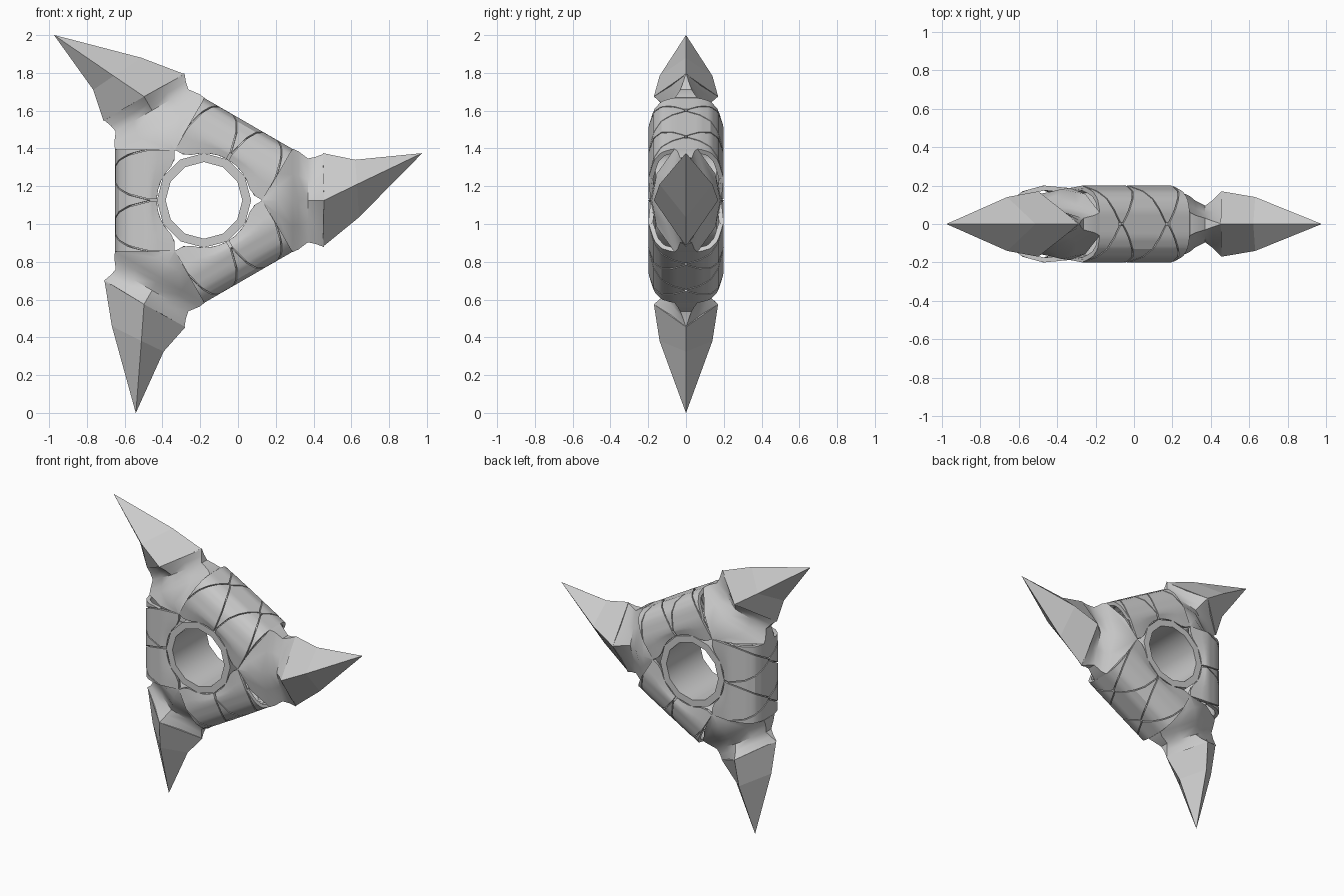
import bpy, bmesh, math
from mathutils import Matrix, Vector

if "Cube" in bpy.data.objects:
    bpy.data.objects.remove(bpy.data.objects["Cube"])

CENTRE = Vector((-0.18, 0, 1.125))   # middle of the hole
HALF = 0.27                          # half length of one straight side
GAP = 0.007

steel = bpy.data.materials.new("grey_steel")
steel.use_nodes = True
grey = (0.6, 0.6, 0.6, 1)
steel.diffuse_color = grey
steel.node_tree.nodes["Principled BSDF"].inputs["Base Color"].default_value = grey


def add_object(name, bm, angle, smooth=True, thickness=0):
    """Turn a bmesh into an object rotated about the hole axis."""
    mesh = bpy.data.meshes.new(name)
    bm.to_mesh(mesh)
    bm.free()
    mesh.materials.append(steel)
    obj = bpy.data.objects.new(name, mesh)
    bpy.context.collection.objects.link(obj)
    obj.matrix_world = Matrix.Translation(CENTRE) @ Matrix.Rotation(-math.radians(angle), 4, 'Y')
    bpy.ops.object.select_all(action='DESELECT')
    obj.select_set(True)
    bpy.context.view_layer.objects.active = obj
    if thickness:
        solid = obj.modifiers.new("thickness", 'SOLIDIFY')
        solid.thickness = thickness
        solid.offset = -1
        bpy.ops.object.modifier_apply(modifier=solid.name)
    if smooth:
        bpy.ops.object.shade_smooth_by_angle(angle=math.radians(32))
    return obj


# Cross-section of a side, from its outer middle to the ring: (radius, depth)
PROFILE = [(0.47, 0), (0.47, 0.07), (0.45, 0.13), (0.40, 0.17), (0.29, 0.2), (0.25, 0.187)]


def tube_point(s, t, inset=0):
    """Point on the rounded side: s runs round the section, t along the side."""
    u = abs(s)
    i = min(int(u), 4)
    r, y = Vector(PROFILE[i]).lerp(Vector(PROFILE[i + 1]), u - i)
    if u > 4:
        inner = max(0.155, math.sqrt(max(0, 0.0625 - t * t)))
        r = 0.29 + (inner - 0.29) * (u - 4)
    if inset and r > 0.29:
        r -= inset
    return Vector((r, math.copysign(y * (1 - 4 * inset), s), t))


def plate(s0, s1, low, high, columns=6, inset=0):
    """Curved patch between the borders low(s) and high(s)."""
    bm = bmesh.new()
    rows = max(2, round((s1 - s0) * 3))
    grid = []
    for i in range(rows + 1):
        s = s0 + (s1 - s0) * i / rows
        a, b = low(s), high(s)
        grid.append([bm.verts.new(tube_point(s, a + (b - a) * j / columns, inset))
                     for j in range(columns + 1)])
    for p, q in zip(grid, grid[1:]):
        for j in range(columns):
            bm.faces.new((p[j], p[j + 1], q[j + 1], q[j]))
    bm.normal_update()
    outward = sum(f.normal.dot(f.calc_center_median() * Vector((1, 1, 0)) - Vector((0.28, 0, 0)))
                  for f in bm.faces)
    if outward < 0:
        bmesh.ops.reverse_faces(bm, faces=bm.faces[:])
    return bm


def loft(sections):
    """Skin a list of equal-length point loops and cap both ends."""
    bm = bmesh.new()
    loops = [[bm.verts.new(p) for p in section] for section in sections]
    n = len(loops[0])
    for p, q in zip(loops, loops[1:]):
        for j in range(n):
            k = (j + 1) % n
            bm.faces.new((p[j], p[k], q[k], q[j]))
    bm.faces.new(loops[0])
    bm.faces.new(loops[-1])
    bmesh.ops.remove_doubles(bm, verts=bm.verts[:], dist=0.0005)
    bmesh.ops.recalc_face_normals(bm, faces=bm.faces[:])
    return bm


def spread(s):
    """Half width of a scale: a point at the rim, full width near the ring."""
    return 0.13 * min(1, abs(s) / 4) ** 0.85


def build_side(angle):
    add_object("side_core", plate(-5, 5, lambda s: -HALF, lambda s: HALF, 10, 0.02), angle)
    # Front and back scales, two of each
    for k in (-1, 1):
        for s0, s1 in ((0.1, 5), (-5, -0.1)):
            add_object("scale", plate(s0, s1,
                                      lambda s: k * 0.137 - spread(s),
                                      lambda s: k * 0.137 + spread(s)), angle, thickness=0.025)
        # Half wedge beside the claw
        add_object("rim_half_wedge", plate(-3.9, 3.9,
                                           lambda s: k * min(HALF - 0.001, 0.137 + spread(s) + GAP),
                                           lambda s: k * HALF, 4), angle, thickness=0.025)
    # Middle wedge wrapping over the rim
    edge = lambda s: max(0.001, 0.137 - spread(s) - GAP)
    add_object("rim_wedge", plate(-4, 4, lambda s: -edge(s), edge), angle, thickness=0.025)


def claw_section(x, h, ridge, edge):
    mid = edge + (ridge - edge) * 0.45
    half = [(0, ridge), (h / 2, mid), (h, edge), (h, -edge), (h / 2, -mid)]
    return [Vector((x, y, z)) for z, y in half] + [Vector((x, -y, -z)) for z, y in half]


def build_arm(angle):
    # Flared claw holding the blade: (distance, half width, ridge depth, edge depth)
    claw = [(0.305, 0.002, 0.187, 0.187), (0.39, 0.142, 0.182, 0.155), (0.47, 0.273, 0.145, 0.06),
            (0.50, 0.26, 0.12, 0.045), (0.55, 0.222, 0.095, 0.03), (0.59, 0.23, 0.125, 0.015),
            (0.635, 0.247, 0.17, 0)]
    add_object("claw", loft([claw_section(*c) for c in claw]), angle)

    # Swept four-sided blade
    def diamond(top, ridge, bottom, depth):
        return [Vector((top[0], 0, top[1])), Vector((ridge[0], -depth, ridge[1])),
                Vector((bottom[0], 0, bottom[1])), Vector((ridge[0], depth, ridge[1]))]
    tip = (1.155, 0.25)
    base = diamond((0.63, 0.25), (0.635, 0), (0.63, -0.245), 0.17)
    middle = diamond((0.80, 0.215), (0.81, 0.085), (0.82, -0.09), 0.14)
    bm = loft([base, middle, diamond(tip, (1.1545, tip[1]), (1.154, 0.2485), 0.0005)])
    add_object("blade", bm, angle, smooth=False)


for arm in range(3):
    build_arm(arm * 120)
    build_side(arm * 120 + 60)

# Twelve-sided ring round the hole
ring_profile = [(0.25, 0.187), (0.203, 0.187), (0.203, -0.187), (0.25, -0.187)]
bm = bmesh.new()
loops = [[bm.verts.new((r * math.cos(a * math.pi / 6), y, r * math.sin(a * math.pi / 6)))
          for r, y in ring_profile] for a in range(12)]
for i in range(12):
    p, q = loops[i], loops[(i + 1) % 12]
    for j in range(4):
        k = (j + 1) % 4
        bm.faces.new((p[j], p[k], q[k], q[j]))
bmesh.ops.recalc_face_normals(bm, faces=bm.faces[:])
add_object("hole_ring", bm, 0)
